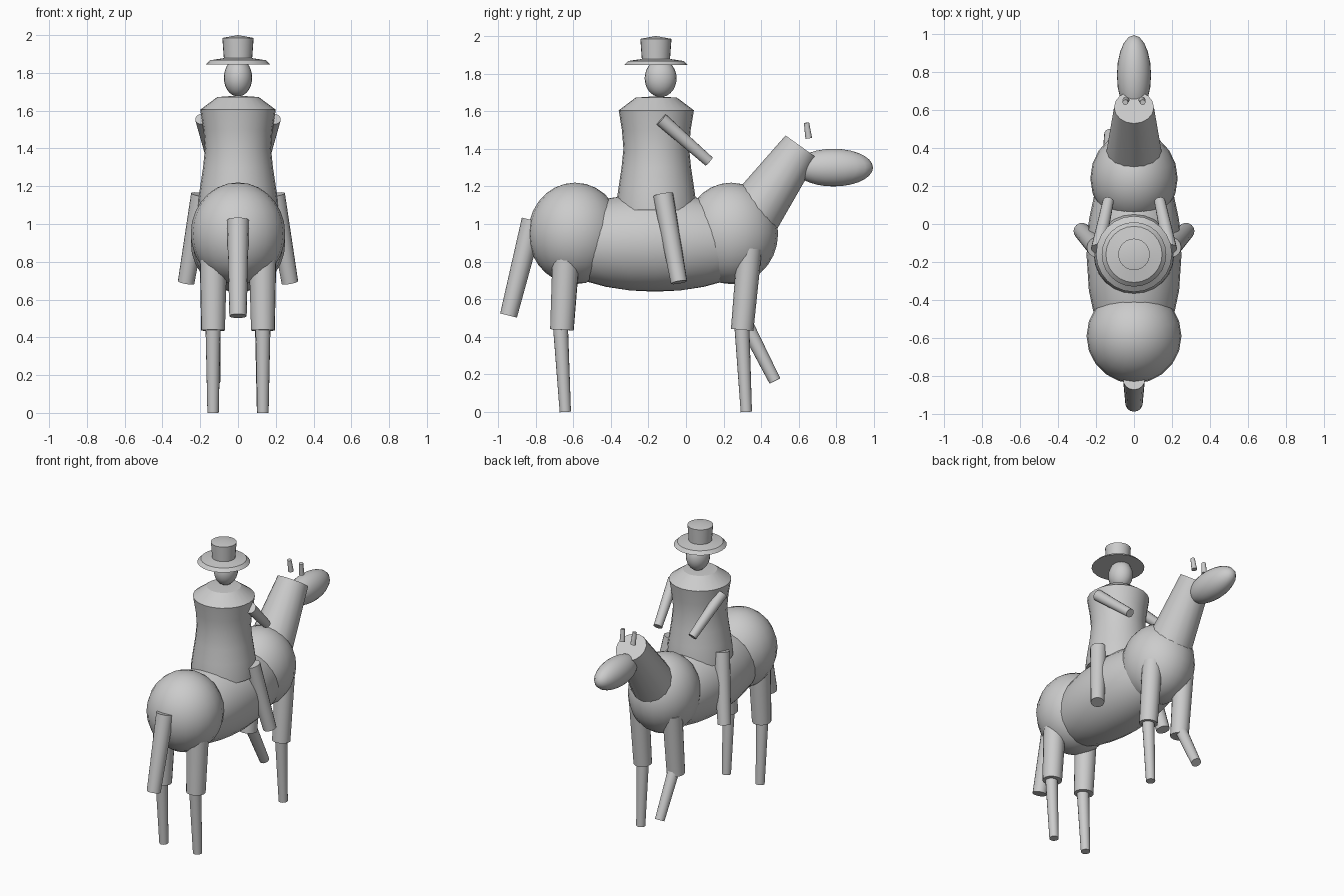
import bpy, bmesh, math
from mathutils import Vector, Matrix

if "Cube" in bpy.data.objects:
    bpy.data.objects.remove(bpy.data.objects["Cube"])


def finish(name, bm, angle=40):
    bmesh.ops.recalc_face_normals(bm, faces=bm.faces)
    mesh = bpy.data.meshes.new(name)
    bm.to_mesh(mesh)
    bm.free()
    ob = bpy.data.objects.new(name, mesh)
    bpy.context.collection.objects.link(ob)
    bpy.ops.object.select_all(action='DESELECT')
    ob.select_set(True)
    bpy.context.view_layer.objects.active = ob
    bpy.ops.object.shade_smooth_by_angle(angle=math.radians(angle))
    return ob


def ball(name, centre, radii):
    bm = bmesh.new()
    m = Matrix.Translation(centre) @ Matrix.Diagonal((*radii, 1))
    bmesh.ops.create_uvsphere(bm, u_segments=20, v_segments=14, radius=1, matrix=m)
    return finish(name, bm)


def limb(name, a, b, ra, rb):
    """Tapered cylinder running from a (radius ra) to b (radius rb)."""
    a, b = Vector(a), Vector(b)
    d = b - a
    m = Matrix.Translation((a + b) / 2) @ d.to_track_quat('Z', 'Y').to_matrix().to_4x4()
    bm = bmesh.new()
    bmesh.ops.create_cone(bm, cap_ends=True, segments=16, radius1=ra, radius2=rb,
                          depth=d.length, matrix=m)
    return finish(name, bm)


def lathe(name, profile, y, angle, steps=24):
    bm = bmesh.new()
    vs = [bm.verts.new((r, y, z)) for r, z in profile]
    es = [bm.edges.new(p) for p in zip(vs, vs[1:])]
    bmesh.ops.spin(bm, geom=vs + es, cent=(0, y, 0), axis=(0, 0, 1),
                   angle=2 * math.pi, steps=steps)
    bmesh.ops.remove_doubles(bm, verts=bm.verts, dist=1e-4)
    return finish(name, bm, angle)


# Horse body
ball("rump", (0, -0.59, 0.95), (0.25, 0.25, 0.27))
ball("chest", (0, 0.24, 0.95), (0.23, 0.25, 0.27))
ball("barrel", (0, -0.165, 0.9), (0.25, 0.60, 0.26))
limb("neck", (0, 0.325, 1.005), (0, 0.615, 1.41), 0.155, 0.105)
ball("horse_head", (0, 0.785, 1.30), (0.09, 0.21, 0.10))
limb("tail", (0, -0.817, 1.02), (0, -0.944, 0.513), 0.058, 0.046)

# Rider body, head and hat
lathe("rider_torso", [(0, 1.075), (0.213, 1.075), (0.21, 1.13), (0.2, 1.2), (0.185, 1.3),
                      (0.175, 1.4), (0.183, 1.5), (0.2, 1.605), (0.11, 1.672), (0, 1.68)],
      -0.158, 30)
ball("rider_head", (0, -0.135, 1.775), (0.075, 0.085, 0.10))
lathe("hat", [(0, 1.845), (0.17, 1.845), (0.148, 1.867), (0.075, 1.878),
              (0.083, 1.985), (0, 2.0)], -0.16, 35)

# Paired parts
for s, side in ((1, "right"), (-1, "left")):
    limb(f"ear_{side}", (s * 0.042, 0.653, 1.456), (s * 0.046, 0.641, 1.539), 0.018, 0.014)
    limb(f"rider_arm_{side}", (s * 0.19, -0.133, 1.557), (s * 0.135, 0.122, 1.333), 0.037, 0.029)
    limb(f"rider_leg_{side}", (s * 0.195, -0.122, 1.155), (s * 0.275, -0.037, 0.69), 0.054, 0.044)
    limb(f"hind_thigh_{side}", (s * 0.13, -0.635, 0.88), (s * 0.132, -0.66, 0.437), 0.074, 0.063)
    limb(f"hind_shin_{side}", (s * 0.132, -0.668, 0.46), (s * 0.132, -0.642, 0), 0.04, 0.03)
    limb(f"front_thigh_{side}", (s * 0.13, 0.338, 0.87), (s * 0.13, 0.299, 0.437), 0.066, 0.06)

# Front shins: right stands straight, left is lifted forward
limb("front_shin_right", (0.13, 0.297, 0.46), (0.13, 0.321, 0), 0.04, 0.03)
limb("front_shin_left", (-0.13, 0.31, 0.485), (-0.125, 0.473, 0.165), 0.039, 0.032)
